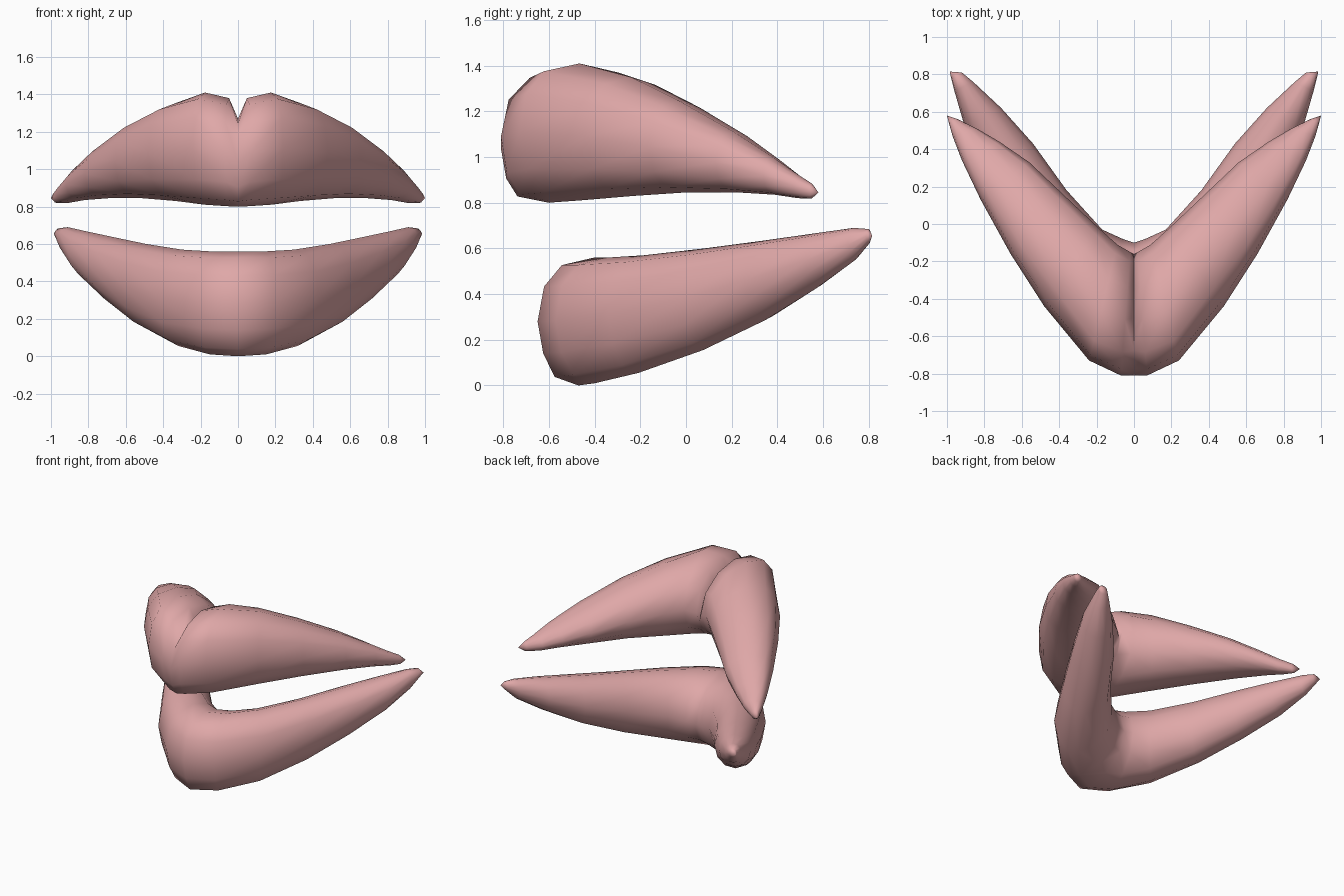
import bpy, bmesh, math

if "Cube" in bpy.data.objects:
    bpy.data.objects.remove(bpy.data.objects["Cube"])

pink = bpy.data.materials.new("lip_pink")
pink.diffuse_color = (0.74, 0.39, 0.39, 1)
pink.use_nodes = True
pink.node_tree.nodes["Principled BSDF"].inputs["Base Color"].default_value = pink.diffuse_color
SIDES = 12


def curve(v, p):
    return math.copysign(abs(v) ** p, v)


def lip(name, sections, tip, fullness):
    """Loft rounded rings from the centre plane to the corner, then mirror.
    Section: outer x, outer y, inner x, inner y, bottom z, top z,
    forward lean of the top, forward lean of the underside."""
    bm = bmesh.new()
    rings = []
    for ox, oy, ix, iy, zb, zt, lean_top, lean_low in sections:
        cx, cy, cz = (ox + ix) / 2, (oy + iy) / 2, (zb + zt) / 2
        ring = []
        for k in range(SIDES):
            a = 2 * math.pi * k / SIDES
            c, s = math.cos(a), math.sin(a)
            p = 1.0 if c < 0 else fullness[0] if s > 0 else fullness[1]
            u, v = curve(c, p), curve(s, p)
            u += (lean_top if s > 0 else lean_low) * abs(v) * (1 - c * c)
            ring.append(bm.verts.new((cx + u * (ox - cx), cy + u * (oy - cy),
                                      cz + v * (zt - zb) / 2)))
        rings.append(ring)
    for a, b in zip(rings, rings[1:]):
        for k in range(SIDES):
            j = (k + 1) % SIDES
            bm.faces.new((a[k], a[j], b[j], b[k]))
    end = bm.verts.new(tip)
    for k in range(SIDES):
        bm.faces.new((rings[-1][k], rings[-1][(k + 1) % SIDES], end))
    # Mirrored half, welded along the centre plane
    geo = bmesh.ops.duplicate(bm, geom=bm.verts[:] + bm.edges[:] + bm.faces[:])["geom"]
    for v in geo:
        if isinstance(v, bmesh.types.BMVert):
            v.co.x *= -1
    bmesh.ops.remove_doubles(bm, verts=bm.verts[:], dist=0.0005)
    bmesh.ops.recalc_face_normals(bm, faces=bm.faces[:])
    mesh = bpy.data.meshes.new(name)
    bm.to_mesh(mesh)
    bm.free()
    mesh.materials.append(pink)
    ob = bpy.data.objects.new(name, mesh)
    bpy.context.collection.objects.link(ob)
    bpy.ops.object.select_all(action='DESELECT')
    ob.select_set(True)
    bpy.context.view_layer.objects.active = ob
    bpy.ops.object.shade_smooth_by_angle(angle=math.radians(100))


# Upper lip, with the notch at the top centre
lip("upper_lip", [
    (0, -.81, 0, -.16, .80, 1.27, .05, .35),
    (.07, -.81, .02, -.15, .802, 1.38, .1, .3),
    (.24, -.73, .09, -.11, .81, 1.41, .15, .15),
    (.48, -.44, .19, -.02, .83, 1.35, .05, 0),
    (.66, -.16, .37, .15, .845, 1.245, .15, 0),
    (.82, .13, .56, .33, .845, 1.11, .2, 0),
    (.92, .34, .72, .44, .835, 1.0, .2, 0),
    (.97, .47, .84, .51, .82, .925, .1, 0),
    (.99, .54, .94, .56, .818, .885, 0, 0),
], (1.0, .58, .845), (.85, .87))

# Lower lip
lip("lower_lip", [
    (0, -.65, 0, -.10, .0, .56, .1, .35),
    (.20, -.57, .06, -.08, .01, .56, .08, .3),
    (.43, -.34, .17, -.03, .055, .57, 0, .15),
    (.62, -.02, .36, .18, .155, .60, 0, .05),
    (.775, .26, .54, .43, .285, .635, 0, 0),
    (.905, .52, .71, .62, .425, .667, 0, 0),
    (.96, .71, .86, .76, .545, .69, 0, 0),
    (.98, .79, .92, .81, .62, .685, 0, 0),
], (.985, .815, .655), (.87, 1.0))
